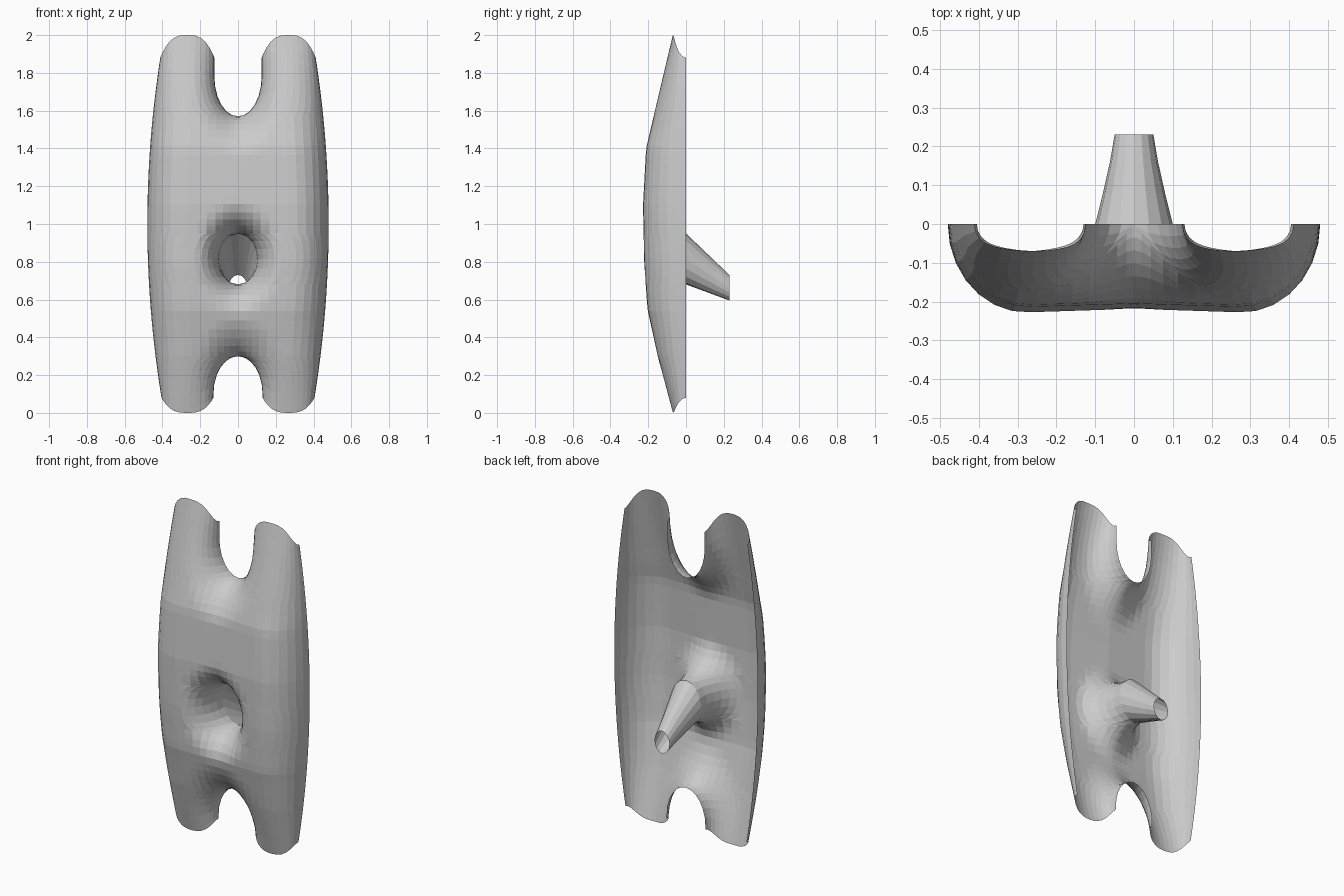
import bpy, bmesh
from math import sin, cos, pi, sqrt, hypot

if "Cube" in bpy.data.objects:
    bpy.data.objects.remove(bpy.data.objects["Cube"])

COLS = 15
TOP = (1.78, 0.125, 0.21)    # upper notch: centre z, x radius, z radius
HOLE = (0.815, 0.10, 0.135)  # funnel mouth
LOW = (0.10, 0.13, 0.20)     # lower notch
CREST = [(0, .07), (.3, .15), (.55, .205), (.8, .222), (1.1, .228),
         (1.4, .212), (1.6, .165), (2, .07)]


def crest(z):
    z = min(max(z, 0), 2)
    for (a, p), (b, q) in zip(CREST, CREST[1:]):
        if z <= b:
            return p + (q - p) * (z - a) / (b - a)


def rise(t):
    # quarter-round rise away from an edge
    t = min(max(t, 0), 1)
    return sqrt(1 - (1 - t) ** 2)


def norm(x, z, e):
    dz = z - e[0]
    if (e is TOP and dz > 0) or (e is LOW and dz < 0):
        dz = 0
    return hypot(x / e[1], dz / e[2])


def inner(z):
    for e in (TOP, HOLE, LOW):
        d = norm(0, z, e)
        if d < 1 - 1e-6:
            return e[1] * sqrt(1 - d * d)
    return 0


def outer(z):
    return 0.48 - 0.08 * ((z - 1) / 0.95) ** 2


def ease(a, b, n):
    return [a + (b - a) * (.5 - .5 * cos(pi * k / n)) for k in range(n)]


# rows from top to bottom, denser beside notches and the funnel mouth
rows = [1.88, 1.83] + [1.78 - .21 * sin(pi / 2 * k / 6) for k in range(6)]
rows += ease(1.57, .95, 18)
rows += ease(.95, .68, 8)
rows += ease(.68, .30, 12)
rows += [.10 + .20 * cos(pi / 2 * k / 6) for k in range(7)] + [.08]

bm = bmesh.new()


def skin(grid):
    for r, s in zip(grid, grid[1:]):
        for j in range(len(r) - 1):
            bm.faces.new((r[j], r[j + 1], s[j + 1], s[j]))


# right half of the curved shell
grid = []
for z in rows:
    xi, xo, line = inner(z), outer(z), []
    side = .15 + .05 * min(1, max(0, (0.9 - abs(z - 1)) / .4))
    for j in range(COLS + 1):
        s = .5 - .5 * cos(pi * j / COLS)
        x = xi + (xo - xi) * s
        dome = 1 - abs(2 * s - 1) ** 3
        zz = z + .12 * max(0, (z - 1.5) / .38) ** 2 * dome
        zz -= .08 * max(0, (.4 - z) / .32) ** 2 * dome
        h = crest(zz) * rise((xo - x) / side)
        for e, k in ((TOP, 1.05), (HOLE, 1.3), (LOW, 1.1)):
            h *= rise((norm(x, z, e) - 1) / k)
        h *= 1 - .04 * max(0, 1 - x / .28)
        line.append(bm.verts.new((x, -h, zz)))
    grid.append(line)
skin(grid)

# right half of the tapering spout, sharing the funnel mouth points
grid = []
for y, t in ((0, 0), (.08, .40), (.16, .76), (.23, 1)):
    f = y / .23
    top, bot = .95 - .22 * f, .68 - .085 * f
    rx = .10 - .05 * t
    grid.append([bm.verts.new((rx * sin(pi * k / 8) if 0 < k < 8 else 0, y,
                 (top + bot) / 2 + (top - bot) / 2 * cos(pi * k / 8)))
                 for k in range(9)])
skin(grid)

bmesh.ops.remove_doubles(bm, verts=bm.verts, dist=0.0008)
bmesh.ops.recalc_face_normals(bm, faces=bm.faces)
front = [f for f in bm.faces if f.calc_center_median().y < -.15]
if sum(f.normal.y for f in front) > 0:
    bmesh.ops.reverse_faces(bm, faces=bm.faces)
mesh = bpy.data.meshes.new("shell_with_spout")
bm.to_mesh(mesh)
bm.free()
shell = bpy.data.objects.new("shell_with_spout", mesh)
bpy.context.collection.objects.link(shell)

# mirrored left half
mirror = shell.modifiers.new("mirror", 'MIRROR')
mirror.use_clip = True
mirror.merge_threshold = 0.0005
